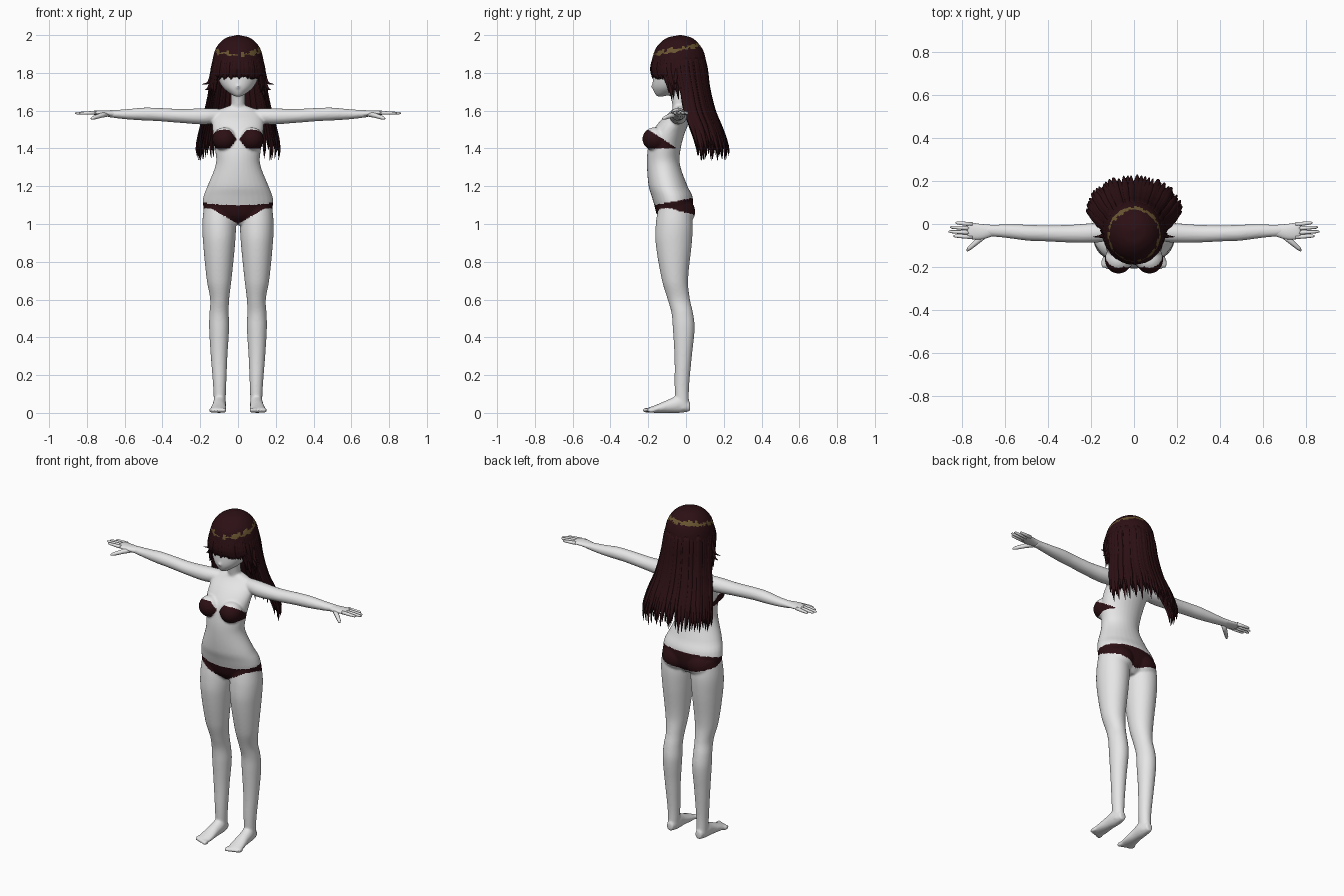
import bpy, bmesh, math, random
from mathutils import Vector, Matrix

random.seed(4)
if "Cube" in bpy.data.objects:
    bpy.data.objects.remove(bpy.data.objects["Cube"])


def material(name, rgb):
    m = bpy.data.materials.new(name)
    m.use_nodes = True
    m.diffuse_color = (*rgb, 1)
    m.node_tree.nodes["Principled BSDF"].inputs["Base Color"].default_value = (*rgb, 1)
    return m


SKIN = material("pale grey skin", (0.8, 0.8, 0.81))
DARK = material("dark maroon", (0.025, 0.005, 0.007))
SHINE = material("hair highlight", (0.14, 0.09, 0.03))


def make(name, bm, mats):
    bmesh.ops.recalc_face_normals(bm, faces=bm.faces)
    mesh = bpy.data.meshes.new(name)
    bm.to_mesh(mesh)
    bm.free()
    for m in mats:
        mesh.materials.append(m)
    mesh.shade_smooth()
    ob = bpy.data.objects.new(name, mesh)
    bpy.context.collection.objects.link(ob)
    return ob


def skin_rings(bm, frames, n):
    """Closed tube through elliptical rings given as (centre, u, v)."""
    loops = []
    for c, u, v in frames:
        angles = [2 * math.pi * i / n for i in range(n)]
        loops.append([bm.verts.new(c + u * math.cos(a) + v * math.sin(a)) for a in angles])
    for a, b in zip(loops, loops[1:]):
        for i in range(n):
            j = (i + 1) % n
            bm.faces.new((a[i], a[j], b[j], b[i]))
    bm.faces.new(loops[0])
    bm.faces.new(loops[-1])


def lookup(table, t):
    """Smooth interpolation of table rows, keyed on the first column."""
    i = 0
    while i < len(table) - 2 and (t - table[i + 1][0]) * (table[-1][0] - table[0][0]) > 0:
        i += 1
    p, q = table[i], table[i + 1]
    o, r = table[max(i - 1, 0)], table[min(i + 2, len(table) - 1)]
    h = q[0] - p[0]
    f = (t - p[0]) / h
    out = []
    for k in range(1, len(p)):
        m0 = (q[k] - o[k]) / (q[0] - o[0]) * h
        m1 = (r[k] - p[k]) / (r[0] - p[0]) * h
        g = 1 - f
        out.append(p[k] * g * g * (1 + 2 * f) + m0 * f * g * g
                   + q[k] * f * f * (3 - 2 * f) - m1 * f * f * g)
    return out


def loft(bm, axis, table, side=1, steps=40, n=32):
    """Loft of rows (position, centre a, centre b, radius a, radius b)."""
    frames = []
    for s in range(steps + 1):
        t = table[0][0] + (table[-1][0] - table[0][0]) * s / steps
        a, b, ra, rb = lookup(table, t)
        put = {"x": lambda t, a, b: Vector((t * side, a, b)),
               "y": lambda t, a, b: Vector((a * side, t, b)),
               "z": lambda t, a, b: Vector((a * side, b, t))}[axis]
        frames.append((put(t, a, b), put(0, ra, 0), put(0, 0, rb)))
    skin_rings(bm, frames, n)


def ball(bm, centre, radii):
    bmesh.ops.create_uvsphere(bm, u_segments=24, v_segments=16, radius=1,
                              matrix=Matrix.Translation(centre) @ Matrix.Diagonal((*radii, 1)))


def tube(bm, points, radii, n=10):
    """Round tapered limb through a few points."""
    pts = [Vector(p) for p in points]
    frames = []
    for i, p in enumerate(pts):
        d = (pts[min(i + 1, len(pts) - 1)] - pts[max(i - 1, 0)]).normalized()
        u = d.cross(Vector((0, 0, 1))).normalized()
        frames.append((p, u * radii[i], d.cross(u) * radii[i]))
    skin_rings(bm, frames, n)


# Body: torso, head, limbs and feet fused into one smooth skin
bm = bmesh.new()
loft(bm, "z", [(0.995, 0, -0.06, 0.06, 0.05), (1.04, 0, -0.06, 0.15, 0.09),
               (1.1, 0, -0.065, 0.186, 0.103), (1.15, 0, -0.075, 0.182, 0.108),
               (1.2, 0, -0.095, 0.162, 0.103), (1.32, 0, -0.12, 0.117, 0.087),
               (1.4, 0, -0.115, 0.122, 0.087), (1.48, 0, -0.095, 0.133, 0.088),
               (1.55, 0, -0.057, 0.135, 0.076), (1.6, 0, -0.032, 0.11, 0.046),
               (1.625, 0, -0.03, 0.05, 0.034)])
loft(bm, "z", [(1.56, 0, -0.03, 0.045, 0.04), (1.63, 0, -0.035, 0.037, 0.037),
               (1.74, 0, -0.05, 0.04, 0.045)])
loft(bm, "z", [(1.675, 0, -0.138, 0.014, 0.016), (1.69, 0, -0.115, 0.042, 0.05),
               (1.72, 0, -0.09, 0.078, 0.086), (1.76, 0, -0.07, 0.102, 0.106),
               (1.82, 0, -0.05, 0.117, 0.12), (1.9, 0, -0.04, 0.1, 0.11),
               (1.96, 0, -0.035, 0.04, 0.045)])
ball(bm, (0, -0.172, 1.727), (0.009, 0.015, 0.012))
for s in (1, -1):
    ball(bm, (0.072 * s, -0.165, 1.45), (0.064, 0.066, 0.062))
    ball(bm, (0.08 * s, -0.025, 1.065), (0.083, 0.074, 0.075))
    loft(bm, "z", [(0.02, 0.097, -0.02, 0.03, 0.036), (0.13, 0.097, -0.022, 0.034, 0.038),
                   (0.3, 0.1, -0.015, 0.044, 0.046), (0.45, 0.1, -0.012, 0.053, 0.058),
                   (0.53, 0.1, -0.02, 0.051, 0.057), (0.6, 0.097, -0.038, 0.05, 0.059),
                   (0.7, 0.1, -0.058, 0.065, 0.069), (0.9, 0.1, -0.065, 0.085, 0.096),
                   (1.0, 0.1, -0.062, 0.089, 0.098), (1.1, 0.1, -0.06, 0.08, 0.085)], s, 60)
    loft(bm, "x", [(0.09, -0.03, 1.575, 0.04, 0.035), (0.17, -0.04, 1.57, 0.046, 0.043),
                   (0.3, -0.045, 1.572, 0.041, 0.037), (0.43, -0.043, 1.58, 0.037, 0.035),
                   (0.5, -0.04, 1.582, 0.037, 0.034), (0.6, -0.033, 1.581, 0.031, 0.026),
                   (0.69, -0.03, 1.584, 0.026, 0.018)], s)
    loft(bm, "y", [(0.022, 0.097, 0.032, 0.02, 0.024), (-0.03, 0.097, 0.046, 0.034, 0.046),
                   (-0.09, 0.1, 0.036, 0.036, 0.036), (-0.15, 0.103, 0.023, 0.042, 0.023),
                   (-0.195, 0.105, 0.015, 0.041, 0.014)], s, 20)
    for i in range(5):
        ball(bm, ((0.074 + 0.0175 * i) * s, -0.206 + 0.006 * i, 0.014),
             (0.012 - 0.001 * i, 0.024, 0.014))
rough = make("body_base", bm, [])
mod = rough.modifiers.new("fuse", "REMESH")
mod.mode, mod.voxel_size = "VOXEL", 0.006
mod = rough.modifiers.new("soften", "SMOOTH")
mod.factor, mod.iterations = 0.5, 7
fused = bpy.data.meshes.new_from_object(
    rough.evaluated_get(bpy.context.evaluated_depsgraph_get()))
bpy.data.objects.remove(rough)
bm = bmesh.new()
bm.from_mesh(fused)
bpy.data.meshes.remove(fused)


def is_swimwear(c):
    ax = abs(c.x)
    top = min(1.498, 1.455 + (ax - 0.01) * 1.2, 1.5 - 0.65 * (c.y + 0.2))
    low = max(1.4, 1.445 - (ax - 0.01) * 1.3)
    if low < c.z < top and c.y < -0.055:
        return True
    back = min(max((c.y + 0.08) / 0.05, 0), 1)
    low = (1 - back) * min(1.0 + 0.58 * ax, 1.085) + back * (1.02 + 0.25 * ax)
    return low < c.z < 1.1 + 0.18 * (c.y + 0.17)


for f in bm.faces:
    f.material_index = int(is_swimwear(f.calc_center_median()))
make("body", bm, [SKIN, DARK])

# Hands with spread fingers
for s, side in ((1, "left"), (-1, "right")):
    bm = bmesh.new()
    loft(bm, "x", [(0.65, -0.03, 1.583, 0.025, 0.018), (0.71, -0.036, 1.587, 0.036, 0.015),
                   (0.76, -0.032, 1.589, 0.038, 0.011), (0.775, -0.031, 1.589, 0.034, 0.007)], s, 14, 20)
    for i, tip in enumerate((0.83, 0.855, 0.862, 0.84)):
        y0, y1 = -0.002 - 0.0195 * i, 0.006 - 0.0205 * i
        tube(bm, [((0.75 + (tip - 0.75) * k) * s, y0 + (y1 - y0) * k, 1.589 - 0.003 * k)
                  for k in (0, 0.5, 0.9, 1)], (0.01, 0.009, 0.007, 0.003))
    tube(bm, [(0.685 * s, -0.045, 1.583), (0.725 * s, -0.078, 1.575),
              (0.765 * s, -0.112, 1.562), (0.777 * s, -0.125, 1.558)], (0.014, 0.013, 0.01, 0.004))
    make(side + "_hand", bm, [SKIN])

# Hair envelope: height, half width, half depth, depth centre
HAIR = [(2.0, 0.006, 0.006, -0.03), (1.988, 0.058, 0.06, -0.034), (1.95, 0.104, 0.108, -0.037),
        (1.9, 0.128, 0.135, -0.037), (1.82, 0.14, 0.147, -0.037), (1.72, 0.15, 0.14, -0.018),
        (1.6, 0.175, 0.15, 0.002), (1.5, 0.203, 0.155, 0.038), (1.4, 0.222, 0.165, 0.06),
        (1.33, 0.215, 0.16, 0.065)]

# Crown of the head with a broken highlight band
bm = bmesh.new()
frames = []
for i in range(61):
    z = 2.0 - 0.19 * (i / 60) ** 1.5
    rx, ry, cy = lookup(HAIR, z)
    frames.append((Vector((0, cy, z)), Vector((rx, 0, 0)), Vector((0, ry, 0))))
skin_rings(bm, frames, 96)
bands = [(random.uniform(-0.006, 0.006), random.uniform(0.001, 0.014)) for _ in range(49)]
for f in bm.faces:
    c = f.calc_center_median()
    shift, half = bands[int((math.atan2(c.x, c.y + 0.037) / math.pi + 1) * 24)]
    half += 0.004 if c.y > 0 else 0
    f.material_index = int(abs(c.z - 1.897 - 0.2 * (c.y + 0.18) - shift) < half)
make("hair_crown", bm, [DARK, SHINE])


def locks(name, count, start, end, ends, width, taper, layers=(1,)):
    """Flat tapered locks hung on the envelope; angles run from the back."""
    bm = bmesh.new()
    for layer in layers:
        for i in range(count):
            phi = math.radians(start + (end - start) * (i + random.random() * 0.5) / (count - 0.5))
            radial = Vector((math.sin(phi), math.cos(phi), 0))
            across = Vector((math.cos(phi), -math.sin(phi), 0))
            low = random.uniform(*ends)
            swell = layer * random.uniform(0.98, 1.01)
            frames = []
            for k in range(19):
                t = k / 18
                z = 1.88 + (low - 1.88) * t
                rx, ry, cy = lookup(HAIR, z)
                size = swell - 0.05 * max(0, (z - 1.82) / 0.06)
                w = width * (0.75 + 0.25 * t) * min(1, 0.06 + (1 - t) / taper)
                c = Vector((rx * size * radial.x, cy + ry * size * radial.y, z))
                frames.append((c, across * w, radial * min(0.006, w)))
            skin_rings(bm, frames, 8)
    make(name, bm, [DARK])


locks("back_hair", 34, -91, 91, (1.335, 1.41), 0.018, 0.3, (1, 0.93))
locks("left_side_locks", 8, 88, 124, (1.65, 1.71), 0.014, 0.4, (1, 0.95))
locks("right_side_locks", 8, -88, -124, (1.65, 1.71), 0.014, 0.4, (1, 0.95))
locks("fringe", 30, 120, 240, (1.762, 1.78), 0.014, 0.2, (1, 0.96))

# Loose flicks beside the cheeks
bm = bmesh.new()
for s in (1, -1):
    for dz, reach in ((0, 0.19), (-0.03, 0.175)):
        tube(bm, [(0.135 * s, -0.05, 1.82 + dz), (0.145 * s, -0.055, 1.77 + dz),
                  (0.16 * s, -0.058, 1.745 + dz), (reach * s, -0.06, 1.74 + dz)],
             (0.01, 0.01, 0.006, 0.001), 8)
make("cheek_flicks", bm, [DARK])
